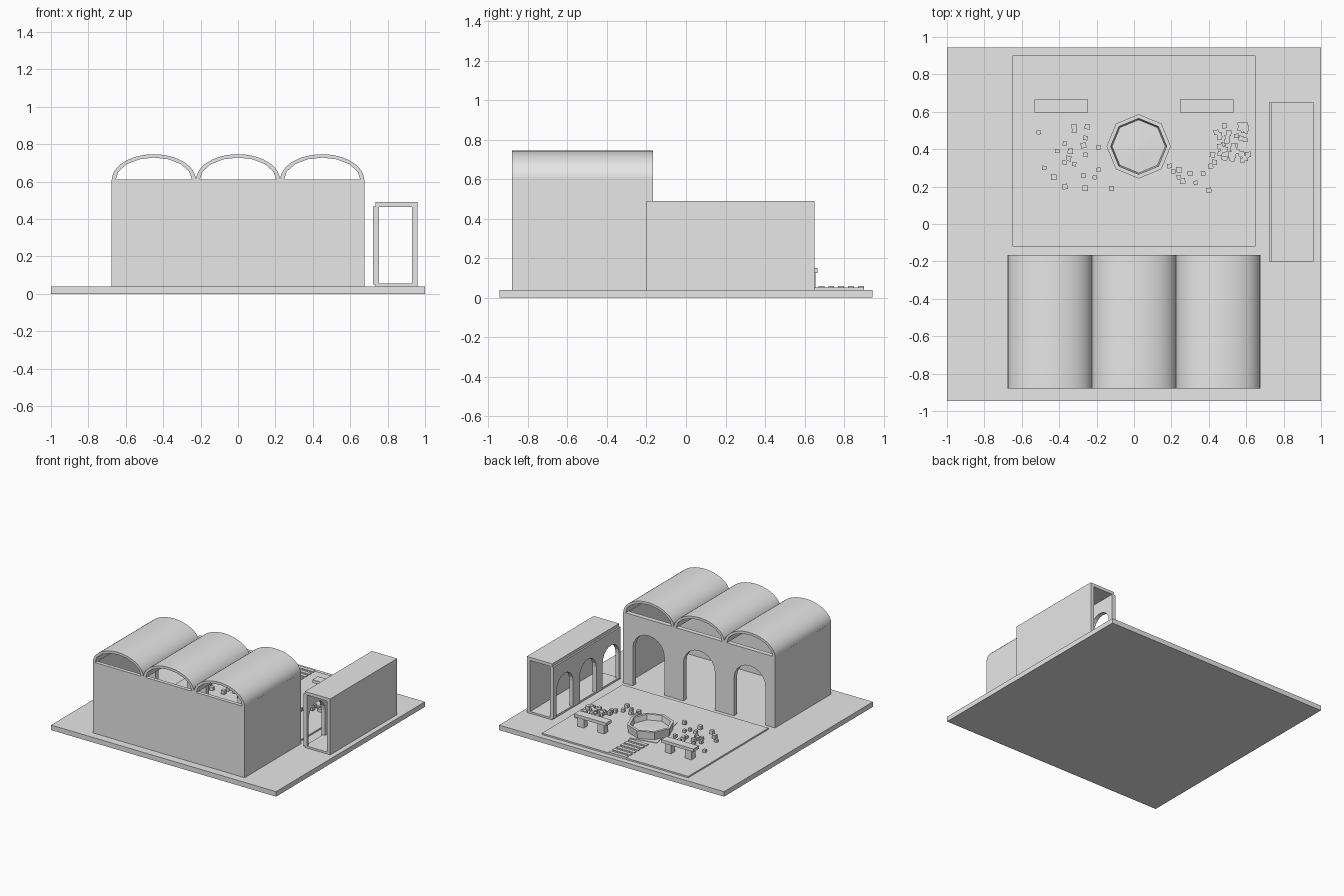
import bpy, bmesh, math, random
from mathutils import Matrix

if "Cube" in bpy.data.objects:
    bpy.data.objects.remove(bpy.data.objects["Cube"])

random.seed(4)
stone = bpy.data.materials.new("pale_grey_stone")
stone.diffuse_color = (0.8, 0.8, 0.8, 1)
stone.use_nodes = True
stone.node_tree.nodes["Principled BSDF"].inputs["Base Color"].default_value = stone.diffuse_color


def finish(bm, name):
    bmesh.ops.recalc_face_normals(bm, faces=bm.faces)
    me = bpy.data.meshes.new(name)
    bm.to_mesh(me)
    bm.free()
    me.materials.append(stone)
    ob = bpy.data.objects.new(name, me)
    bpy.context.collection.objects.link(ob)
    return ob


def add_box(bm, x0, x1, y0, y1, z0, z1, turn=0):
    m = (Matrix.Translation(((x0 + x1) / 2, (y0 + y1) / 2, (z0 + z1) / 2))
         @ Matrix.Rotation(turn, 4, 'Z')
         @ Matrix.Diagonal((x1 - x0, y1 - y0, z1 - z0, 1)))
    bmesh.ops.create_cube(bm, size=1, matrix=m)


def box(name, *dims, turn=0):
    bm = bmesh.new()
    add_box(bm, *dims, turn=turn)
    return finish(bm, name)


def prism(name, outline, place, depth):
    """Extrude a flat outline; place maps (u, v, depth) to a 3D point."""
    bm = bmesh.new()
    a = [bm.verts.new(place(u, v, depth[0])) for u, v in outline]
    b = [bm.verts.new(place(u, v, depth[1])) for u, v in outline]
    bm.faces.new(a)
    bm.faces.new(b[::-1])
    n = len(a)
    for i in range(n):
        bm.faces.new((a[i], b[i], b[(i + 1) % n], a[(i + 1) % n]))
    return finish(bm, name)


def arc(cx, cz, rx, rz, n):
    return [(cx - rx * math.cos(math.pi * i / n), cz + rz * math.sin(math.pi * i / n))
            for i in range(n + 1)]


def arched_outline(u0, u1, z0, z1, centres, half, spring, rise):
    pts = [(u0, z0)]
    for c in centres:
        pts += [(c - half, z0)] + arc(c, spring, half, rise, 10) + [(c + half, z0)]
    return pts + [(u1, z0), (u1, z1), (u0, z1)]


# Ground slab and raised patio
box("ground_slab", -1, 1, -0.945, 0.945, 0, 0.04)
box("patio", -0.65, 0.65, -0.12, 0.9, 0.04, 0.052)

# Hall walls, with three arched doorways towards the patio
box("hall_front_wall", -0.675, 0.675, -0.88, -0.85, 0.04, 0.61)
for s, side in ((-1, "left"), (1, "right")):
    x = sorted((s * 0.675, s * 0.65))
    box(f"hall_{side}_wall", x[0], x[1], -0.85, -0.205, 0.04, 0.61)
prism("hall_arched_wall",
      arched_outline(-0.675, 0.675, 0.04, 0.61, (-0.45, 0, 0.45), 0.14, 0.345, 0.135),
      lambda u, v, d: (u, d, v), (-0.205, -0.167))

# Barrel vaults with open ends
for i, cx in enumerate((-0.45, 0, 0.45)):
    outer = arc(cx, 0.607, 0.225, 0.139, 24)
    inner = arc(cx, 0.607, 0.205, 0.121, 8)
    vault = prism(f"barrel_vault_{i + 1}", outer + inner[::-1],
                  lambda u, v, d: (u, d, v), (-0.88, -0.167))
    bpy.ops.object.select_all(action='DESELECT')
    vault.select_set(True)
    bpy.context.view_layer.objects.active = vault
    bpy.ops.object.shade_smooth_by_angle(angle=math.radians(20))

# Side arcade: open ends, solid outer wall, three arches inside
box("arcade_floor", 0.735, 0.96, -0.2, 0.65, 0.04, 0.055)
box("arcade_outer_wall", 0.93, 0.96, -0.2, 0.65, 0.055, 0.465)
box("arcade_roof", 0.735, 0.96, -0.2, 0.65, 0.465, 0.49)
prism("arcade_arched_wall",
      arched_outline(-0.2, 0.65, 0.05, 0.467, (-0.078, 0.212, 0.507), 0.105, 0.26, 0.105),
      lambda u, v, d: (d, u, v), (0.722, 0.755))

# Benches
for s, side in ((-1, "left"), (1, "right")):
    bm = bmesh.new()
    c = s * 0.388
    add_box(bm, c - 0.143, c + 0.143, 0.595, 0.665, 0.125, 0.15)
    for lx in (c - 0.09, c + 0.09):
        add_box(bm, lx - 0.028, lx + 0.028, 0.605, 0.655, 0.05, 0.125)
    finish(bm, f"{side}_bench")

# Octagonal fountain: rings from outer foot over the rim to the basin centre
bm = bmesh.new()
rings = []
for r, z in ((0.165, 0.05), (0.172, 0.118), (0.15, 0.118), (0.142, 0.075)):
    rings.append([bm.verts.new((0.025 + r * math.cos(k * math.pi / 4),
                                0.415 + r * math.sin(k * math.pi / 4), z)) for k in range(8)])
for a, b in zip(rings, rings[1:]):
    for k in range(8):
        bm.faces.new((a[k], a[(k + 1) % 8], b[(k + 1) % 8], b[k]))
mid = bm.verts.new((0.025, 0.415, 0.08))
for k in range(8):
    bm.faces.new((rings[-1][k], rings[-1][(k + 1) % 8], mid))
finish(bm, "fountain")
box("fountain_paving", -0.1, 0.12, 0.21, 0.59, 0.05, 0.056, turn=math.radians(12))

# Path of thin stepping slabs
bm = bmesh.new()
for i in range(6):
    y = 0.62 + i * 0.05
    add_box(bm, -0.1, 0.06, y, y + 0.03, 0.05, 0.058)
finish(bm, "stepping_path")

# Loose rubble blocks around the fountain
spots = [(-.51, .49), (-.32, .52), (-.25, .52), (-.26, .46), (-.32, .5), (-.37, .43),
         (-.34, .39), (-.41, .39), (-.26, .37), (-.19, .41), (-.48, .3), (-.43, .25),
         (-.37, .2), (-.37, .33), (-.32, .32), (-.26, .19), (-.21, .25), (-.27, .26),
         (-.19, .29), (-.12, .19), (-.27, .42), (-.35, .35),
         (.19, .31), (.24, .29), (.26, .23), (.3, .27), (.37, .27), (.33, .22),
         (.4, .18), (.24, .25), (.21, .28), (.41, .31)]
spots += [(random.uniform(0.45, 0.61), random.uniform(0.33, 0.54)) for _ in range(40)]
spots += [(0.42, 0.37), (0.44, 0.49), (0.43, 0.33)]
bm = bmesh.new()
for x, y in spots:
    h = random.uniform(0.011, 0.015)
    z = random.uniform(0.05, 0.06)
    add_box(bm, x - h, x + h, y - h, y + h, z, z + 2 * h, turn=random.uniform(-0.15, 0.15))
finish(bm, "rubble_blocks")
